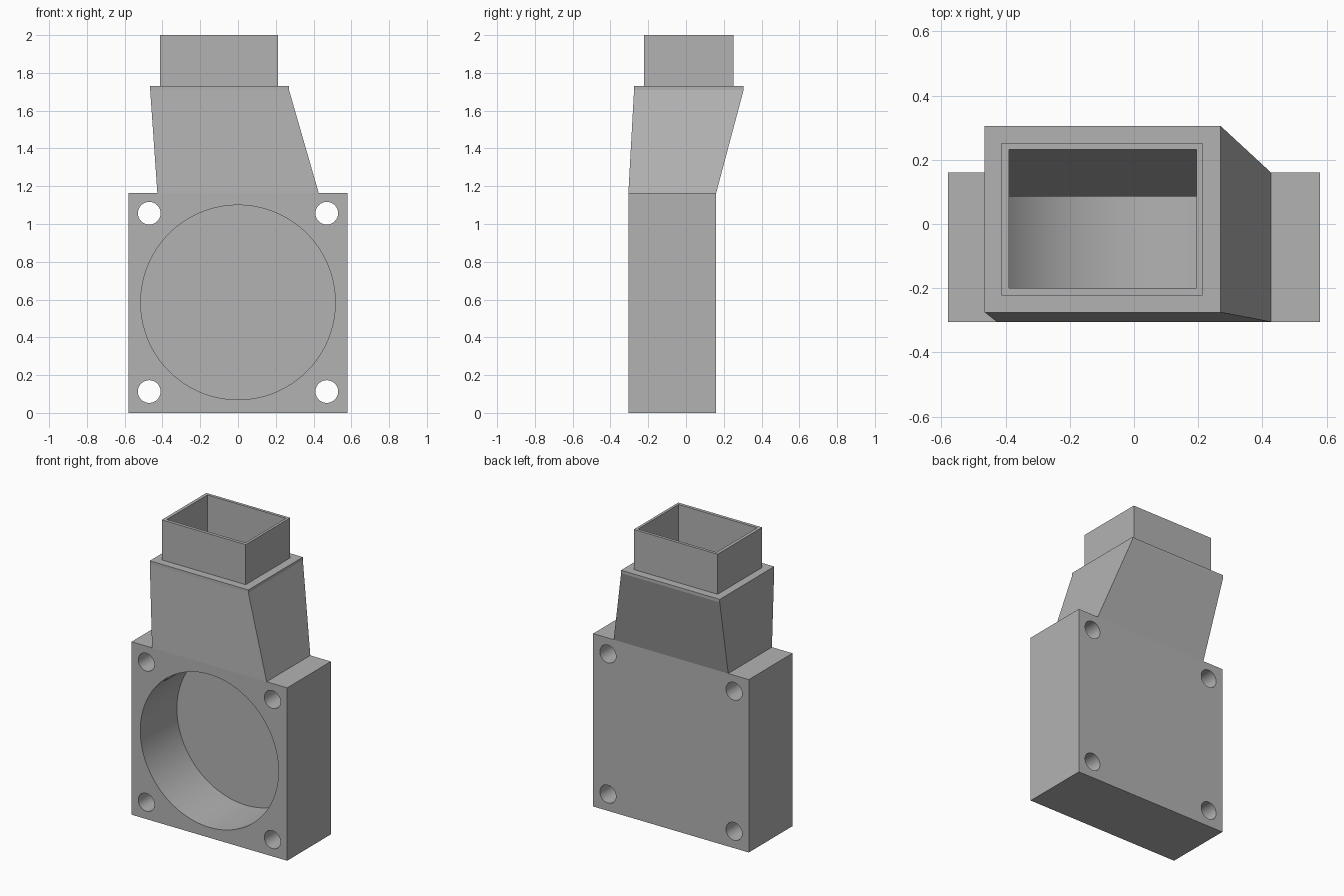
import bpy
import bmesh
from math import radians
from mathutils import Matrix, Vector

cube = bpy.data.objects.get("Cube")
if cube:
    bpy.data.objects.remove(cube, do_unlink=True)

grey = bpy.data.materials.new("plain grey")
grey.use_nodes = True
COLOUR = (0.45, 0.45, 0.45, 1)
grey.diffuse_color = COLOUR
grey.node_tree.nodes["Principled BSDF"].inputs["Base Color"].default_value = COLOUR


def finish(name, bm):
    bmesh.ops.recalc_face_normals(bm, faces=bm.faces)
    mesh = bpy.data.meshes.new(name)
    bm.to_mesh(mesh)
    bm.free()
    mesh.materials.append(grey)
    obj = bpy.data.objects.new(name, mesh)
    bpy.context.collection.objects.link(obj)
    return obj


def block(name, x0, x1, y0, y1, z0, z1):
    bm = bmesh.new()
    low, high = Vector((x0, y0, z0)), Vector((x1, y1, z1))
    place = Matrix.Translation((low + high) / 2) @ Matrix.Diagonal((*(high - low), 1))
    bmesh.ops.create_cube(bm, size=1, matrix=place)
    return finish(name, bm)


def rod(name, x, z, radius, y0, y1, sides):
    bm = bmesh.new()
    place = Matrix.Translation((x, (y0 + y1) / 2, z)) @ Matrix.Rotation(radians(90), 4, "X")
    bmesh.ops.create_cone(bm, cap_ends=True, segments=sides, radius1=radius,
                          radius2=radius, depth=y1 - y0, matrix=place)
    return finish(name, bm)


def sleeve(name, sections):
    """Open rectangular tube skinned through (x0, x1, y0, y1, z) sections."""
    bm = bmesh.new()
    rings = []
    for x0, x1, y0, y1, z in sections:
        corners = ((x0, y0), (x1, y0), (x1, y1), (x0, y1))
        rings.append([bm.verts.new((x, y, z)) for x, y in corners])
    for a, b in zip(rings, rings[1:]):
        for i in range(4):
            j = (i + 1) % 4
            bm.faces.new((a[i], a[j], b[j], b[i]))
    obj = finish(name, bm)
    return obj


def cut(target, cutter):
    mod = target.modifiers.new("cut", "BOOLEAN")
    mod.operation = "DIFFERENCE"
    mod.solver = "EXACT"
    mod.object = cutter
    bpy.context.view_layer.objects.active = target
    bpy.ops.object.modifier_apply(modifier=mod.name)
    bpy.data.objects.remove(cutter, do_unlink=True)


FRONT, BACK, TOP = -0.305, 0.16, 1.165
MID, LIP = 0.585, 1.73
INNER_BACK = 0.085

# Square fan housing with a blind round bore and an opening up into the duct
housing = block("fan_housing", -0.58, 0.58, FRONT, BACK, 0, TOP)
cut(housing, block("slot_cutter", -0.39, 0.39, -0.23, INNER_BACK, MID, TOP + 0.1))
cut(housing, rod("bore_cutter", 0, MID, 0.515, FRONT - 0.1, INNER_BACK, 128))

# Four corner screw holes
for sx in (-1, 1):
    for sz in (-1, 1):
        cut(housing, rod("hole_cutter", sx * 0.47, MID + sz * 0.472, 0.06,
                         FRONT - 0.1, BACK + 0.1, 48))

# Offset tapering duct: outside up, over the rim, inside down
mouth = (-0.39, 0.195, -0.2, 0.232)
shoulder = (-0.465, 0.27, -0.275, 0.305)
sleeve("tapered_duct", [
    (-0.427, 0.427, FRONT, BACK, TOP),
    (*shoulder, LIP - 0.02),
    (*shoulder, LIP),
    (*mouth, LIP),
    (*mouth, LIP - 0.02),
    (-0.39, 0.39, -0.23, INNER_BACK, TOP),
])

# Thin straight outlet collar
collar = (-0.412, 0.213, -0.222, 0.252)
sleeve("outlet_collar", [(*collar, LIP), (*collar, 2), (*mouth, 2), (*mouth, LIP)])

# Smooth round walls only
bpy.ops.object.select_all(action="DESELECT")
housing.select_set(True)
bpy.context.view_layer.objects.active = housing
bpy.ops.object.shade_smooth_by_angle(angle=radians(30))
